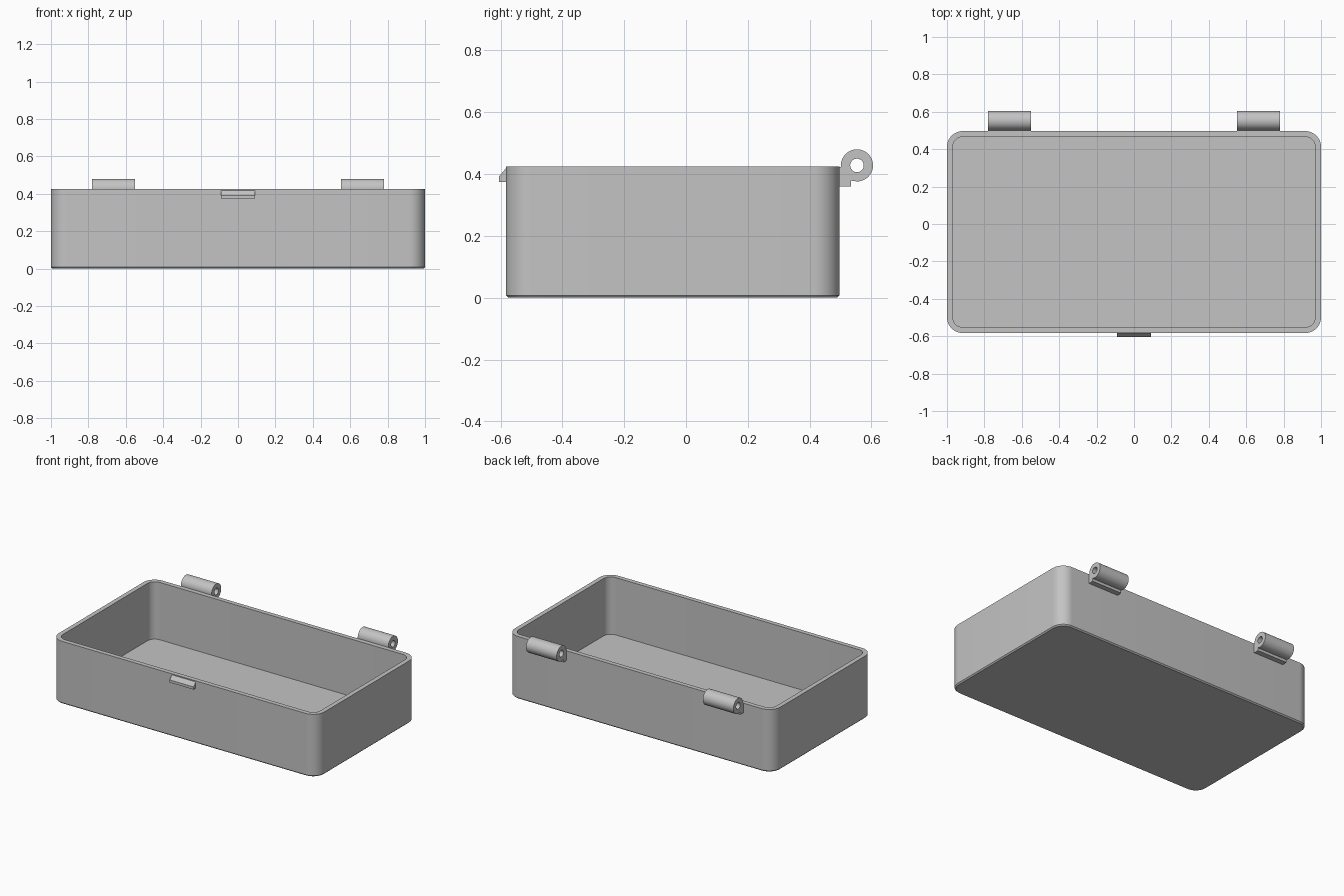
import bpy, bmesh
from math import cos, sin, pi, radians
from mathutils import Vector

if "Cube" in bpy.data.objects:
    bpy.data.objects.remove(bpy.data.objects["Cube"], do_unlink=True)

grey = bpy.data.materials.new("plain_grey")
grey.use_nodes = True
grey.diffuse_color = (0.55, 0.55, 0.55, 1)
grey.node_tree.nodes["Principled BSDF"].inputs["Base Color"].default_value = grey.diffuse_color

X0, Y0, Y1, TOP = 1.0, -0.583, 0.497, 0.425   # outer walls
WALL, FLOOR, RADIUS, EDGE = 0.031, 0.035, 0.085, 0.008


def finish(bm, name):
    """Turn a bmesh into a shaded, coloured object."""
    bmesh.ops.recalc_face_normals(bm, faces=bm.faces)
    mesh = bpy.data.meshes.new(name)
    bm.to_mesh(mesh)
    bm.free()
    mesh.shade_smooth()
    mesh.set_sharp_from_angle(angle=radians(30))
    mesh.materials.append(grey)
    obj = bpy.data.objects.new(name, mesh)
    bpy.context.collection.objects.link(obj)
    return obj


def arc(cx, cy, r, start, end, steps):
    angles = [radians(start + (end - start) * i / steps) for i in range(steps + 1)]
    return [(cx + r * cos(a), cy + r * sin(a)) for a in angles]


def rounded_ring(bm, inset, z):
    """Rounded rectangle of vertices, inset from the outer wall."""
    r = RADIUS - inset
    xc, yb, yf = X0 - RADIUS, Y1 - RADIUS, Y0 + RADIUS
    corners = [(xc, yb), (-xc, yb), (-xc, yf), (xc, yf)]
    pts = []
    for i, (cx, cy) in enumerate(corners):
        pts += arc(cx, cy, r, 90 * i, 90 * i + 90, 12)
    return [bm.verts.new((x, y, z)) for x, y in pts]


def prism(name, x_min, x_max, outline, hole=()):
    """Extrude a (y, z) outline along x, with an optional hole."""
    bm = bmesh.new()
    edges = []
    for loop in (outline, hole):
        vs = [bm.verts.new((x_min, y, z)) for y, z in loop]
        edges += [bm.edges.new((v, vs[i - 1])) for i, v in enumerate(vs)]
    bmesh.ops.triangle_fill(bm, edges=edges, use_beauty=True, normal=Vector((1, 0, 0)))
    out = bmesh.ops.extrude_face_region(bm, geom=bm.faces[:], use_keep_orig=True)
    moved = [g for g in out["geom"] if isinstance(g, bmesh.types.BMVert)]
    bmesh.ops.translate(bm, verts=moved, vec=(x_max - x_min, 0, 0))
    return finish(bm, name)


# Open tray: chamfered foot, outer wall, rim, inner wall, floor
bm = bmesh.new()
levels = [(EDGE, 0), (0, EDGE), (0, TOP), (WALL, TOP), (WALL, FLOOR)]
rings = [rounded_ring(bm, inset, z) for inset, z in levels]
for a, b in zip(rings, rings[1:]):
    for i in range(len(a)):
        bm.faces.new((a[i - 1], a[i], b[i], b[i - 1]))
bm.faces.new(rings[0])
bm.faces.new(rings[-1])
finish(bm, "tray")

# Hinge knuckles on the back wall, each with a foot and a pin hole
HY, HZ, HR = 0.553, 0.428, 0.052
sink = Y1 - 0.01
knuckle = [(sink, 0.36), (0.533, 0.36), (0.533, 0.379)]
knuckle += arc(HY, HZ, HR, -90, 180, 36) + [(HY - HR, TOP - 0.002), (sink, TOP - 0.002)]
pin_hole = arc(HY, HZ, 0.022, 0, 345, 23)
for side, x in (("right", -0.78), ("left", 0.55)):
    prism(side + "_hinge", x, x + 0.23, knuckle, pin_hole)

# Catch on the front wall: flat underside, short face, sloped top
catch = [(Y0 + 0.01, 0.374), (-0.605, 0.374), (-0.605, 0.392),
         (Y0, 0.418), (Y0 + 0.01, 0.418)]
prism("front_catch", -0.09, 0.09, catch)
